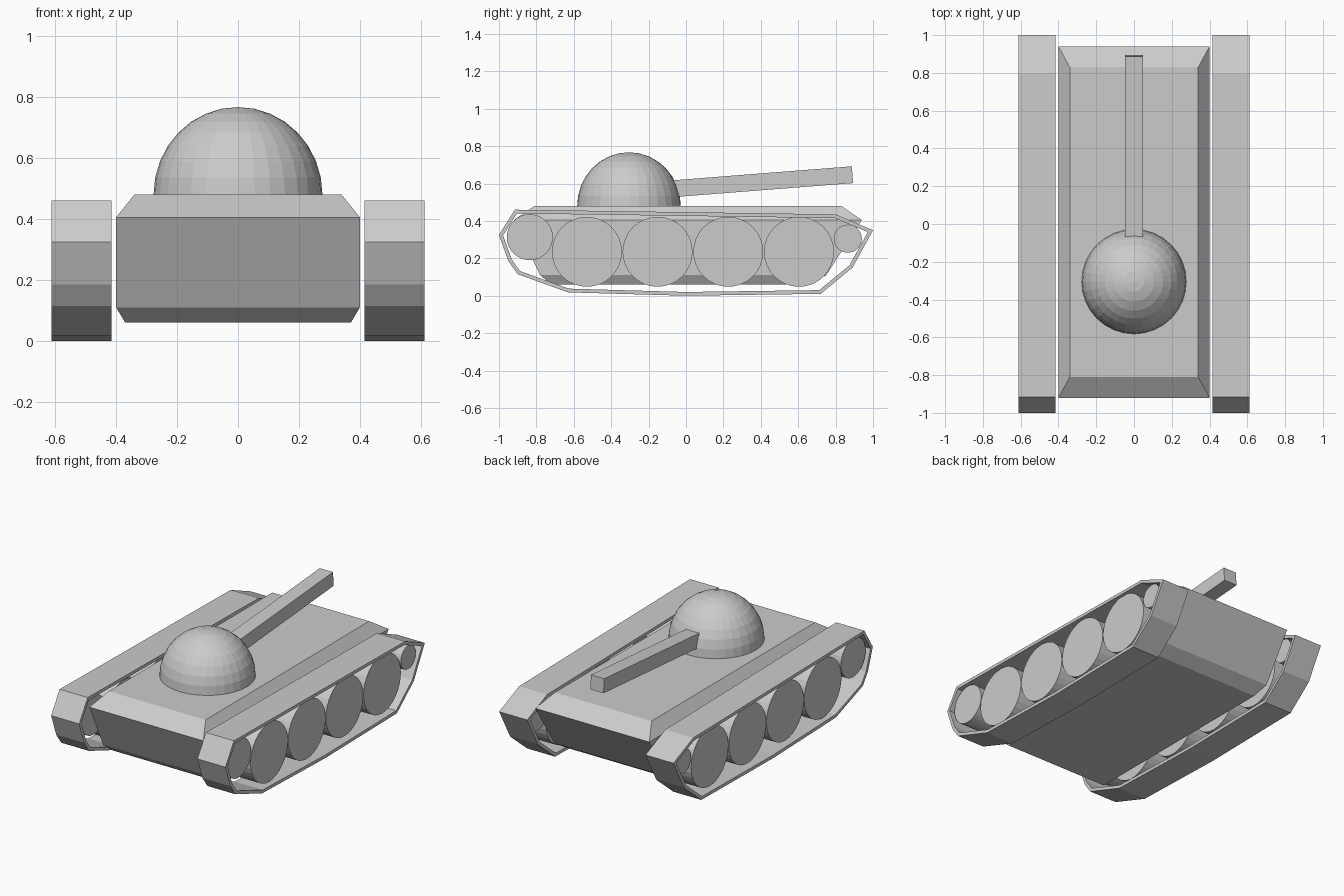
import bpy, bmesh
from math import pi, radians
from mathutils import Matrix, Vector

if "Cube" in bpy.data.objects:
    bpy.data.objects.remove(bpy.data.objects["Cube"])


def make_object(name, bm):
    mesh = bpy.data.meshes.new(name)
    bm.to_mesh(mesh)
    bm.free()
    obj = bpy.data.objects.new(name, mesh)
    bpy.context.collection.objects.link(obj)
    return obj


def mirror_x(obj):
    obj.modifiers.new("Mirror", 'MIRROR').use_mirror_merge = False


# Hull: stacked rectangles (half width, front y, rear y, z)
bm = bmesh.new()
levels = [(0.37, -0.72, 0.67, 0.06), (0.40, -0.78, 0.75, 0.11),
          (0.40, -0.92, 0.94, 0.405), (0.34, -0.81, 0.83, 0.48)]
rings = [[bm.verts.new(p) for p in ((-w, a, z), (w, a, z), (w, b, z), (-w, b, z))]
         for w, a, b, z in levels]
for low, high in zip(rings, rings[1:]):
    for i in range(4):
        j = (i + 1) % 4
        bm.faces.new((low[i], low[j], high[j], high[i]))
bm.faces.new(rings[0][::-1])
bm.faces.new(rings[-1])
make_object("hull", bm)

# Turret dome: upper half of a faceted sphere
bm = bmesh.new()
bmesh.ops.create_uvsphere(bm, u_segments=32, v_segments=16, radius=1)
bmesh.ops.bisect_plane(bm, geom=bm.verts[:] + bm.edges[:] + bm.faces[:],
                       plane_co=(0, 0, 0), plane_no=(0, 0, 1), clear_inner=True)
bmesh.ops.transform(bm, verts=bm.verts,
                    matrix=Matrix.Translation((0, -0.305, 0.48)) @ Matrix.Diagonal((0.277, 0.277, 0.287, 1)))
make_object("turret_dome", bm)

# Gun barrel: square bar between two points, slightly raised
start, end = Vector((0, -0.07, 0.572)), Vector((0, 0.89, 0.647))
direction = end - start
bm = bmesh.new()
bmesh.ops.create_cube(bm, size=1)
bmesh.ops.transform(bm, verts=bm.verts,
                    matrix=Matrix.Translation((start + end) / 2)
                    @ direction.to_track_quat('Y', 'Z').to_matrix().to_4x4()
                    @ Matrix.Diagonal((0.093, direction.length, 0.09, 1)))
make_object("gun_barrel", bm)

# Track belts: thin closed band around a side profile (y, z)
profile = [(-0.915, 0.46), (-1.0, 0.325), (-0.95, 0.185), (-0.90, 0.115), (-0.63, 0.018),
           (0.0, 0.0), (0.72, 0.01), (0.89, 0.15), (1.0, 0.35), (0.80, 0.435)]
bm = bmesh.new()
inner = [bm.verts.new((0.415, y, z)) for y, z in profile]
outer = [bm.verts.new((0.612, y, z)) for y, z in profile]
for i in range(len(profile)):
    j = (i + 1) % len(profile)
    bm.faces.new((inner[i], inner[j], outer[j], outer[i]))
belt = make_object("track_belt", bm)
solid = belt.modifiers.new("Thickness", 'SOLIDIFY')
solid.thickness, solid.offset, solid.use_even_offset = 0.02, -1, True
mirror_x(belt)

# Wheels: front sprocket, four road wheels, rear idler (name, y, z, radius)
wheels = [("front_wheel", -0.835, 0.313, 0.123), ("rear_idler", 0.865, 0.305, 0.075)]
wheels += [(f"road_wheel_{i + 1}", -0.53 + 0.378 * i, 0.235, 0.187) for i in range(4)]
for name, y, z, r in wheels:
    bm = bmesh.new()
    bmesh.ops.create_cone(bm, cap_ends=True, segments=32, radius1=r, radius2=r, depth=0.16,
                          matrix=Matrix.Translation((0.51, y, z)) @ Matrix.Rotation(radians(90), 4, 'Y'))
    mirror_x(make_object(name, bm))
